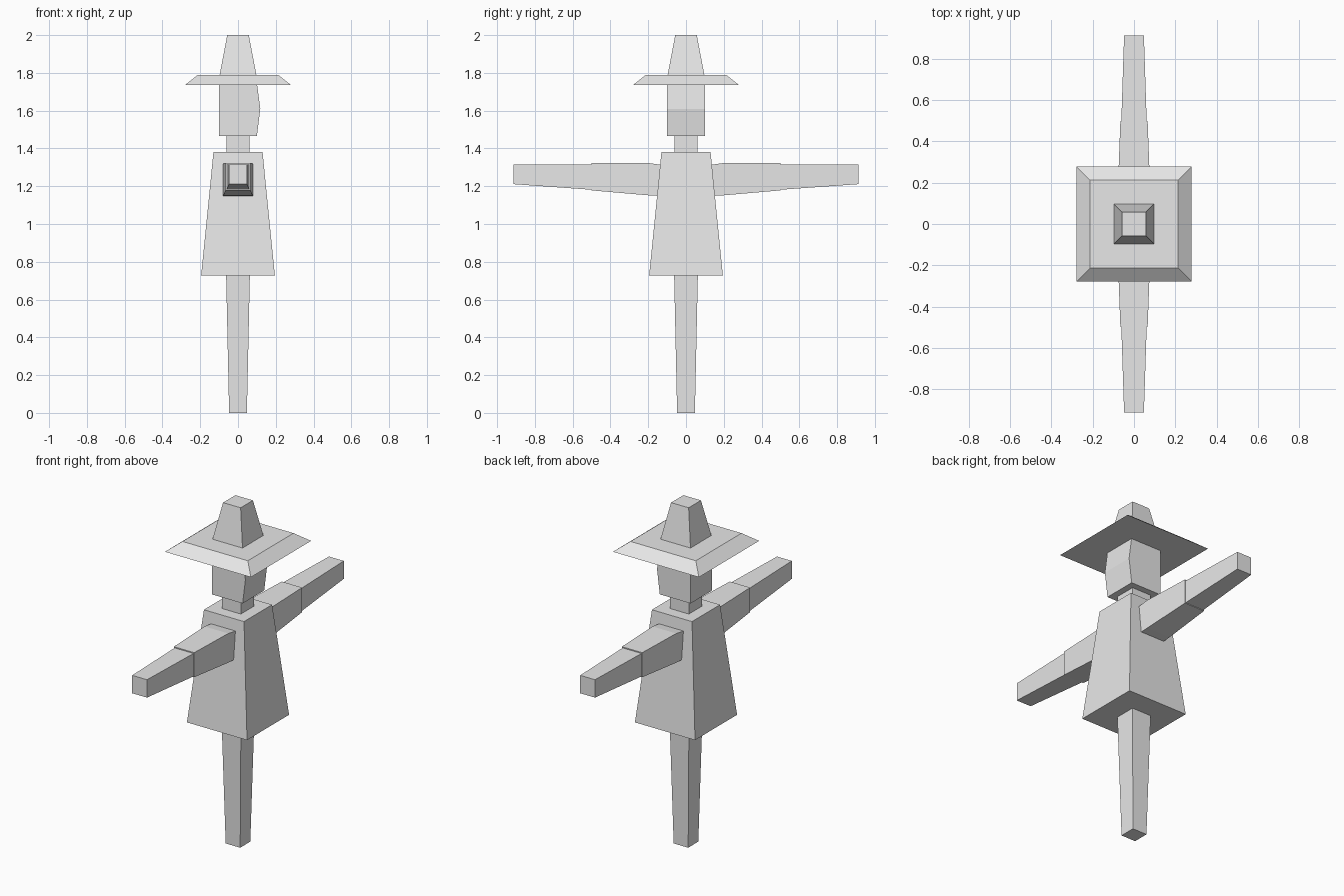
import bpy
import bmesh

cube = bpy.data.objects.get("Cube")
if cube:
    bpy.data.objects.remove(cube, do_unlink=True)

grey = bpy.data.materials.new("plain grey")
grey.use_nodes = True
grey.diffuse_color = (0.8, 0.8, 0.8, 1)
grey.node_tree.nodes["Principled BSDF"].inputs["Base Color"].default_value = (0.8, 0.8, 0.8, 1)


def loft(name, rings):
    """Join four-cornered rings into a closed, flat-faced solid."""
    bm = bmesh.new()
    loops = [[bm.verts.new(p) for p in ring] for ring in rings]
    for a, b in zip(loops, loops[1:]):
        for i in range(4):
            j = (i + 1) % 4
            bm.faces.new((a[i], a[j], b[j], b[i]))
    bm.faces.new(loops[0][::-1])
    bm.faces.new(loops[-1])
    bmesh.ops.recalc_face_normals(bm, faces=bm.faces)
    mesh = bpy.data.meshes.new(name)
    bm.to_mesh(mesh)
    bm.free()
    mesh.materials.append(grey)
    obj = bpy.data.objects.new(name, mesh)
    bpy.context.collection.objects.link(obj)
    return obj


def level(z, r, front=None):
    """Square ring at height z; front pushes out the +x side."""
    f = r if front is None else front
    return [(-r, -r, z), (f, -r, z), (f, r, z), (-r, r, z)]


def section(y, r, low, high):
    """Upright ring across an arm."""
    return [(-r, y, low), (r, y, low), (r, y, high), (-r, y, high)]


# Post, coat and neck
loft("post", [level(0, 0.047), level(0.74, 0.063)])
loft("coat", [level(0.727, 0.195), level(1.38, 0.13)])
loft("neck", [level(1.37, 0.062), level(1.48, 0.062)])

# Head with a ridge across the face
loft("head", [level(1.467, 0.1), level(1.61, 0.1, 0.118), level(1.745, 0.1)])

# Hat
loft("hat_brim", [level(1.737, 0.279), level(1.79, 0.212)])
loft("hat_crown", [level(1.785, 0.098), level(2, 0.057)])

# Arms, each a sleeve with a slimmer forearm
for side, s in (("left", 1), ("right", -1)):
    loft(side + "_sleeve", [section(s * 0.11, 0.08, 1.147, 1.31),
                            section(s * 0.2, 0.077, 1.152, 1.323),
                            section(s * 0.5, 0.066, 1.178, 1.322)])
    loft(side + "_forearm", [section(s * 0.48, 0.062, 1.18, 1.316),
                             section(s * 0.912, 0.048, 1.211, 1.316)])
